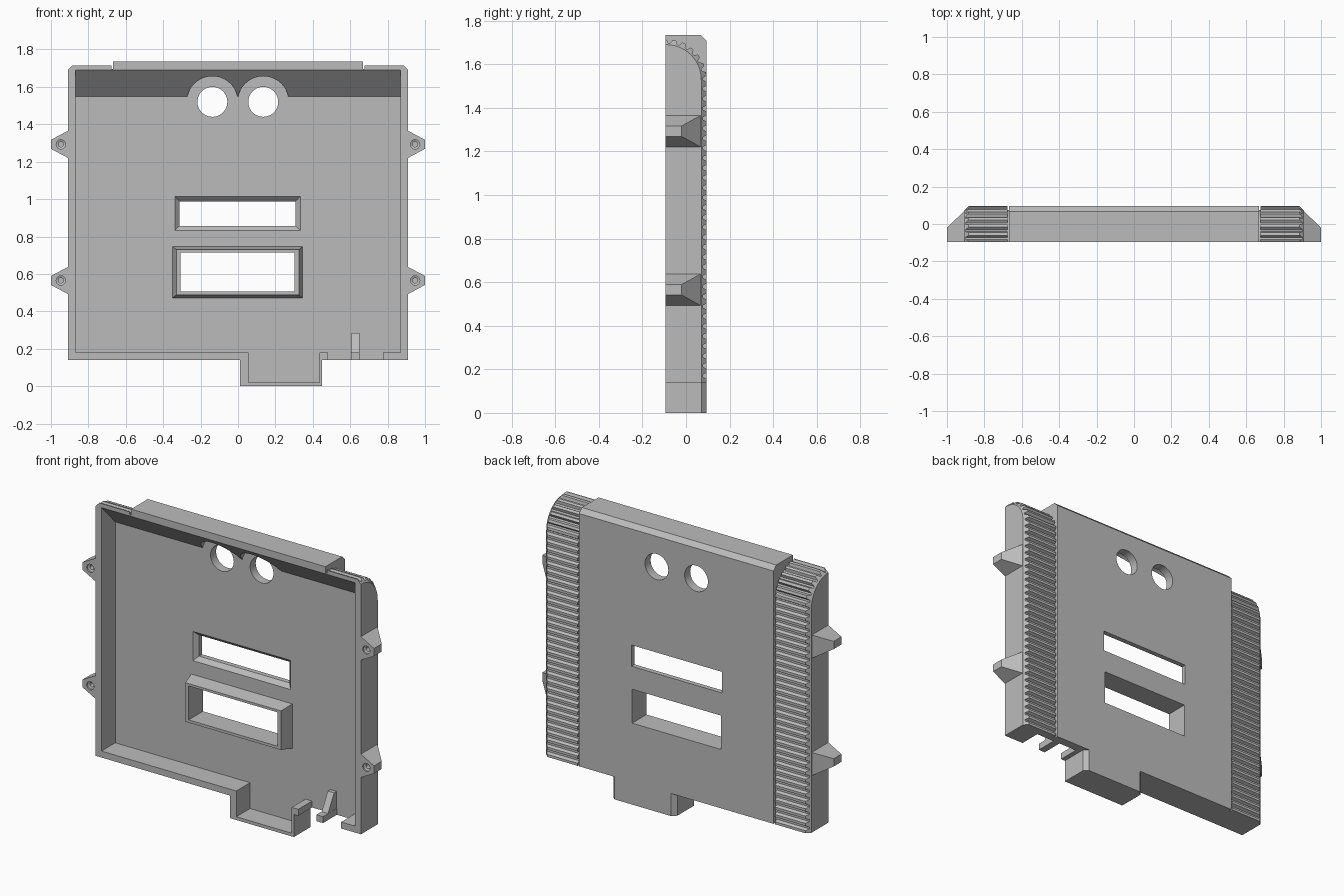
import bpy, bmesh, math
from mathutils import Vector

old = bpy.data.objects.get("Cube")
if old:
    bpy.data.objects.remove(old, do_unlink=True)

grey = bpy.data.materials.new("plain grey plastic")
grey.use_nodes = True
colour = (0.5, 0.5, 0.5, 1)
grey.diffuse_color = colour
grey.node_tree.nodes["Principled BSDF"].inputs["Base Color"].default_value = colour

FRONT, FLOOR, BACK = -0.095, 0.04, 0.095
BOTTOM, BEVEL = 0.14, 0.025


def loft(name, rings):
    """Closed solid through rings that have equal point counts."""
    bm = bmesh.new()
    loops = [[bm.verts.new(p) for p in ring] for ring in rings]
    n = len(loops[0])
    for a, b in zip(loops, loops[1:]):
        for i in range(n):
            j = (i + 1) % n
            bm.faces.new((a[i], a[j], b[j], b[i]))
    bm.faces.new(loops[0])
    bm.faces.new(loops[-1])
    bmesh.ops.recalc_face_normals(bm, faces=bm.faces)
    mesh = bpy.data.meshes.new(name)
    bm.to_mesh(mesh)
    bm.free()
    mesh.materials.append(grey)
    obj = bpy.data.objects.new(name, mesh)
    bpy.context.collection.objects.link(obj)
    return obj


def along_x(name, profile, x0, x1):
    return loft(name, [[(x, y, z) for y, z in profile] for x in (x0, x1)])


def rect(y, x0, x1, z0, z1):
    return [(x0, y, z0), (x1, y, z0), (x1, y, z1), (x0, y, z1)]


def box(name, x0, x1, y0, y1, z0, z1):
    return loft(name, [rect(y, x0, x1, z0, z1) for y in (y0, y1)])


def disc(x, z, y, r, n=40):
    return [(x + r * math.cos(t * math.tau / n), y, z + r * math.sin(t * math.tau / n))
            for t in range(n)]


def cut(obj, cutters):
    for c in cutters:
        m = obj.modifiers.new("cut", 'BOOLEAN')
        m.operation, m.solver, m.object = 'DIFFERENCE', 'EXACT', c
    bpy.context.view_layer.update()
    done = obj.evaluated_get(bpy.context.evaluated_depsgraph_get())
    mesh = bpy.data.meshes.new_from_object(done)
    obj.modifiers.clear()
    obj.data = mesh


# Cutters for the hollow and its openings
hollow = along_x("hollow_cutter", [(-0.2, 0.18), (FLOOR, 0.18), (FLOOR, 1.55),
                                   (FRONT, 1.69), (-0.2, 1.69)], -0.87, 0.87)
tray_hollow = box("tray_cutter", 0.055, 0.435, -0.2, FLOOR, 0.02, 0.25)
gaps = [box("gap_cutter", a, b, -0.2, FLOOR, 0.1, 0.2)
        for a, b in ((0.48, 0.605), (0.65, 0.775))]
lower_window = box("lower_window_cutter", -0.307, 0.303, -0.2, 0.2, 0.505, 0.715)
upper_window = loft("upper_window_cutter", [
    rect(-0.02, -0.338, 0.333, 0.832, 1.013), rect(FLOOR, -0.338, 0.333, 0.832, 1.013),
    rect(0.065, -0.313, 0.308, 0.857, 0.988), rect(0.2, -0.313, 0.308, 0.857, 0.988)])
lenses = []
for x in (-0.137, 0.135):
    lenses.append(loft("lens_cutter", [disc(x, 1.52, y, 0.08) for y in (-0.2, 0.2)]))
    lenses.append(loft("pocket_cutter", [disc(x, 1.52, y, 0.137) for y in (-0.2, FLOOR)]))

# Centre shell with bevelled top back edge
centre = along_x("centre_shell", [(FRONT, BOTTOM), (BACK, BOTTOM), (BACK, 1.708),
                                  (0.068, 1.735), (FRONT, 1.735)], -0.667, 0.667)
cut(centre, [hollow, tray_hollow, *gaps, lower_window, upper_window, *lenses])
parts = [centre]

# Ribbed outline of the side grips: (point, inward direction, groove depth)
ARC_Y, ARC_Z, RADIUS = -0.09, 1.53, 0.185
straight = ARC_Z - BOTTOM
length = straight + RADIUS * math.pi / 2
RIBS = 37
outline = []
for i in range(RIBS):
    for part, depth in ((0, 0), (0.35, 0), (0.55, 0.017), (0.8, 0.017)):
        s = (i + part) * length / RIBS
        if s < straight:
            outline.append((Vector((BACK, BOTTOM + s)), Vector((-1, 0)), depth))
        else:
            a = (s - straight) / RADIUS
            d = Vector((math.cos(a), math.sin(a)))
            outline.append((Vector((ARC_Y, ARC_Z)) + d * RADIUS, -d, depth))
for y in (ARC_Y, FRONT):
    outline.append((Vector((y, ARC_Z + RADIUS)), Vector((0, -1)), 0))
outline.append((Vector((FRONT, BOTTOM)), Vector((0, 0)), 0))


def grip_ring(side, x_of, depth_of):
    ring = []
    for p, inward, groove in outline:
        q = p + inward * depth_of(groove)
        ring.append((side * x_of(groove), q.x, q.y))
    return ring


for side, label in ((1, "left"), (-1, "right")):
    grip = loft(label + "_ribbed_side", [
        grip_ring(side, lambda g: 0.667, lambda g: 0.02),
        grip_ring(side, lambda g: 0.676, lambda g: 0.02),
        grip_ring(side, lambda g: 0.677, lambda g: g),
        grip_ring(side, lambda g: 0.91 - BEVEL + g, lambda g: g),
        grip_ring(side, lambda g: 0.91, lambda g: BEVEL)])
    cut(grip, [hollow] + gaps[1:])
    parts.append(grip)

    # Tapered screw ears with countersunk holes
    for z, place in ((1.293, "upper"), (0.565, "lower")):
        ear = loft(f"{label}_{place}_screw_ear", [
            [(side * x, y, z + dz) for y, dz in ((FRONT, -h), (back, -h), (back, h), (FRONT, h))]
            for x, back, h in ((0.905, 0.072, 0.075), (1.0, -0.02, 0.024))])
        hole = loft("screw_cutter", [disc(side * 0.947, z, y, r, 24) for y, r in
                                     ((-0.12, 0.025), (-0.085, 0.025), (-0.08, 0.014), (-0.02, 0.014))])
        cut(ear, [hole])
        bpy.data.objects.remove(hole, do_unlink=True)
        parts.append(ear)

# Tray below the bottom edge, bevelled at its back corners
plan = [(0.01, FRONT), (0.45, FRONT), (0.45, 0.07), (0.425, BACK), (0.035, BACK), (0.01, 0.07)]
tray = loft("bottom_tray", [[(x, y, z) for x, y in plan] for z in (0, BOTTOM)])
cut(tray, [tray_hollow])

# Tapered collar around the lower window
collar = loft("lower_window_collar", [rect(-0.045, -0.33, 0.326, 0.488, 0.73),
                                      rect(FLOOR + 0.005, -0.35, 0.346, 0.47, 0.747)])
cut(collar, [lower_window])

# Sloping clip between the two gaps
clip = along_x("bottom_clip", [(-0.045, 0.15), (-0.045, 0.18), (0.015, 0.285),
                               (FLOOR + 0.005, 0.285), (FLOOR + 0.005, 0.15)], 0.606, 0.649)
parts += [tray, collar, clip]

for c in [hollow, tray_hollow, lower_window, upper_window, *gaps, *lenses]:
    bpy.data.objects.remove(c, do_unlink=True)

bpy.ops.object.select_all(action='DESELECT')
for p in parts:
    p.select_set(True)
bpy.context.view_layer.objects.active = centre
bpy.ops.object.shade_smooth_by_angle(angle=math.radians(20))
